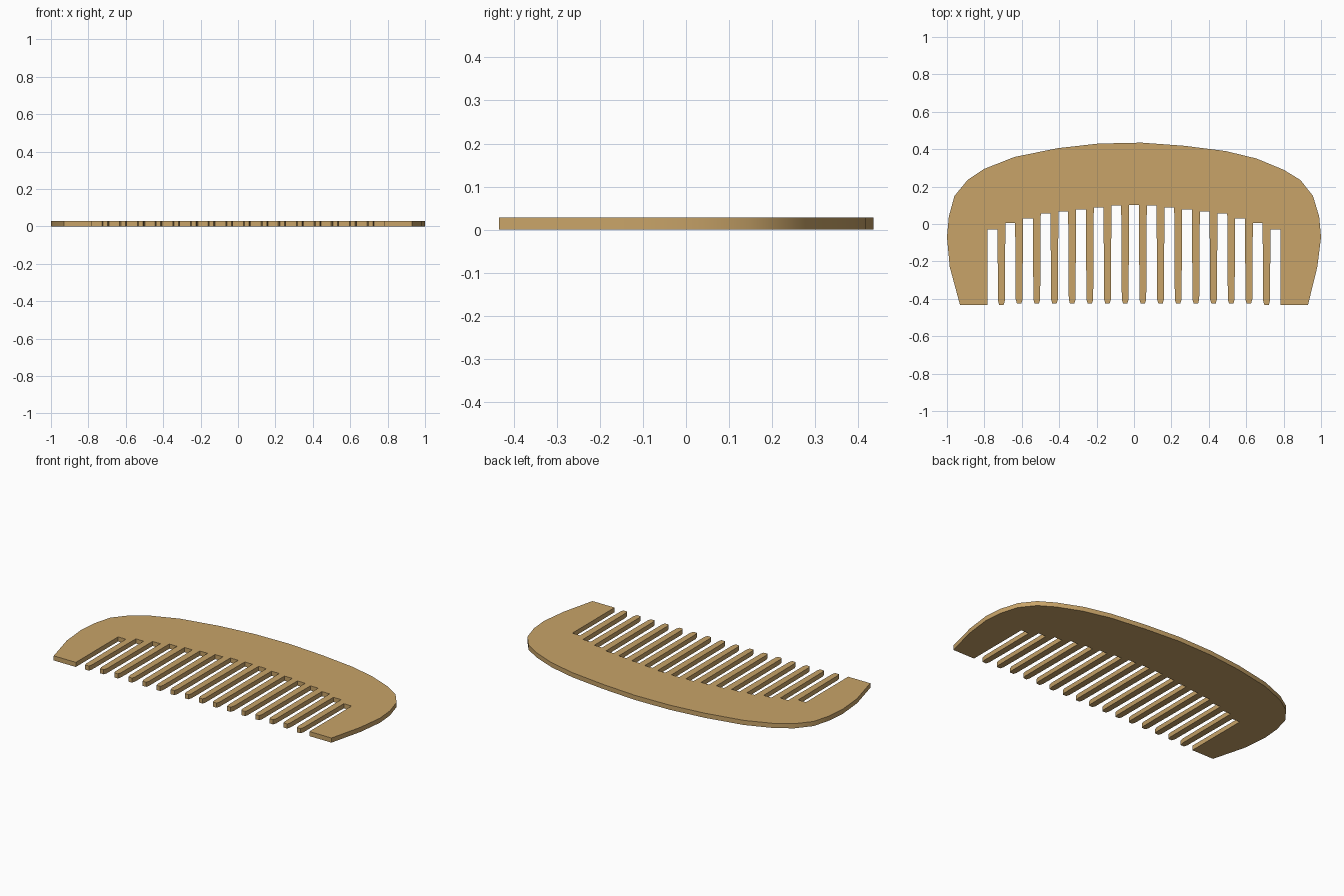
import bpy, bmesh, math

if "Cube" in bpy.data.objects:
    bpy.data.objects.remove(bpy.data.objects["Cube"])

THICK = 0.028
BOTTOM = -0.434
PITCH = 0.0945

# outer rim, left foot over the back to the right foot
rim = [(-0.93, BOTTOM), (-0.985, -0.23), (-1.0, -0.07), (-0.99, 0.04), (-0.96, 0.15),
       (-0.89, 0.235), (-0.80, 0.295), (-0.64, 0.358), (-0.41, 0.405), (-0.19, 0.43),
       (0.04, 0.435), (0.27, 0.418), (0.49, 0.39), (0.655, 0.35), (0.80, 0.29),
       (0.89, 0.235), (0.957, 0.15), (0.99, 0.04), (1.0, -0.07), (0.98, -0.23), (0.93, BOTTOM)]

# slot roof height, from the middle slot outwards
roof = [0.102, 0.099, 0.088, 0.077, 0.066, 0.055, 0.03, 0.005, -0.03]

# slots and teeth, right to left
teeth = []
for i in range(8, -9, -1):
    x, h = i * PITCH, roof[abs(i)]
    right, left = x + 0.026, x - 0.026
    if i == 8:
        teeth.append((right, BOTTOM))            # inner edge of right foot
    teeth += [(right, h), (left, h)]
    if i == -8:
        teeth.append((left, BOTTOM))             # inner edge of left foot
    else:                                        # tapered tooth with chamfered tip
        c = x - PITCH / 2
        tip = BOTTOM + (0.002 if i in (8, -7) else 0.01)
        teeth += [(c + 0.018, tip + 0.02), (c + 0.012, tip),
                  (c - 0.012, tip), (c - 0.018, tip + 0.02)]

# comb plate
bm = bmesh.new()
face = bm.faces.new([bm.verts.new((x, y, 0)) for x, y in rim + teeth])
new = bmesh.ops.extrude_face_region(bm, geom=[face], use_keep_orig=True)["geom"]
bmesh.ops.translate(bm, vec=(0, 0, THICK), verts=[v for v in new if isinstance(v, bmesh.types.BMVert)])
bmesh.ops.recalc_face_normals(bm, faces=bm.faces)
bmesh.ops.triangulate(bm, faces=[f for f in bm.faces if len(f.verts) > 4])
mesh = bpy.data.meshes.new("comb")
bm.to_mesh(mesh)
bm.free()
comb = bpy.data.objects.new("comb", mesh)
bpy.context.collection.objects.link(comb)

wood = bpy.data.materials.new("light wood")
wood.diffuse_color = (0.58, 0.37, 0.14, 1)
wood.use_nodes = True
wood.node_tree.nodes["Principled BSDF"].inputs["Base Color"].default_value = wood.diffuse_color
mesh.materials.append(wood)

# smooth rim, sharp edges
bpy.context.view_layer.objects.active = comb
comb.select_set(True)
bpy.ops.object.shade_smooth_by_angle(angle=math.radians(30))
